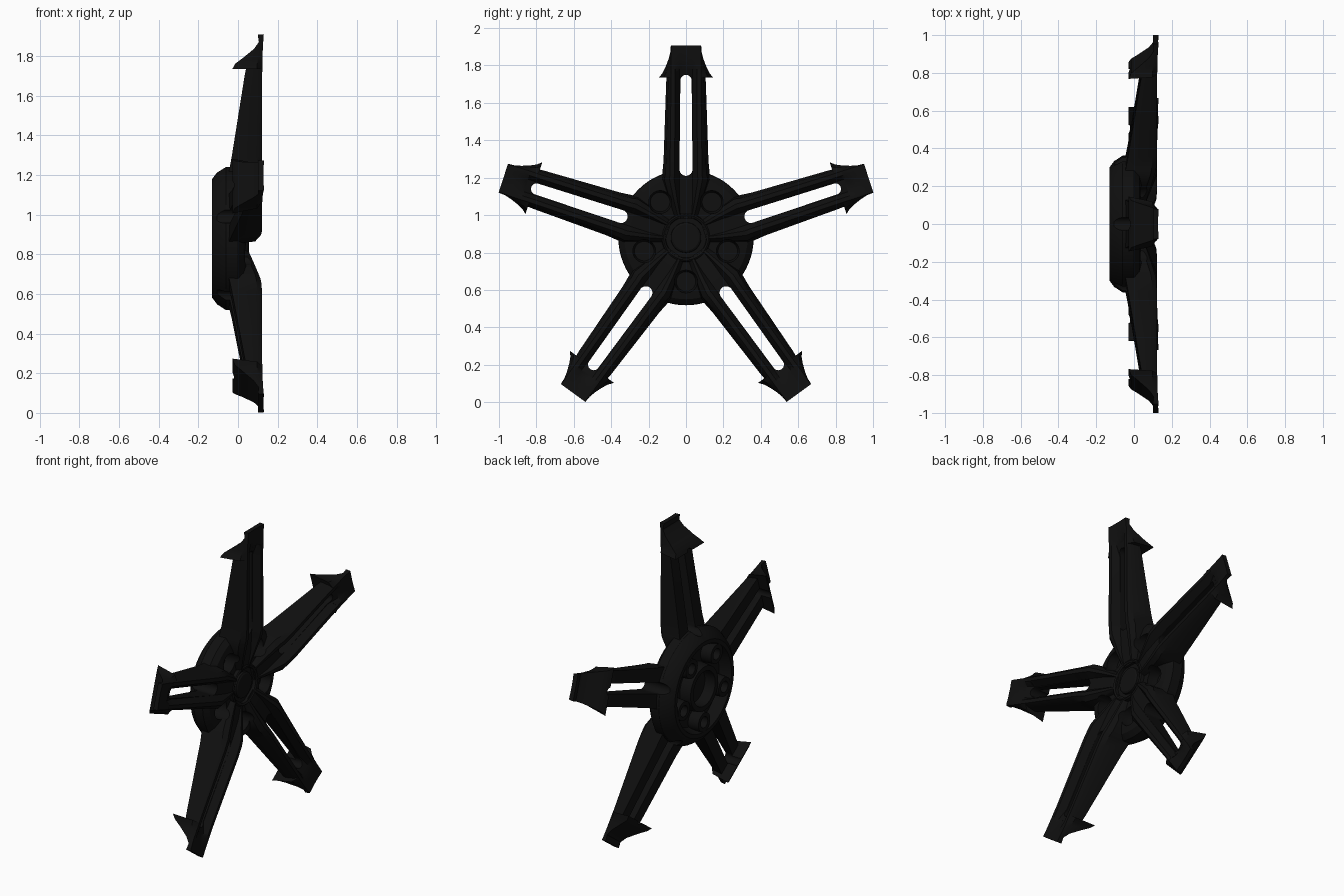
import bpy, bmesh
from math import sin, cos, pi, radians

cube = bpy.data.objects.get("Cube")
if cube:
    bpy.data.objects.remove(cube)

CZ = 0.88  # hub centre height
SPOKES = [radians(90 + 72 * i) for i in range(5)]
LUGS = [a + radians(36) for a in SPOKES]

black = bpy.data.materials.new("satin_black")
black.use_nodes = True
COLOR = (0.005, 0.005, 0.005, 1)
black.diffuse_color = COLOR
shader = black.node_tree.nodes["Principled BSDF"]
shader.inputs["Base Color"].default_value = COLOR
shader.inputs["Roughness"].default_value = 0.6


def place(a, r, t, x):
    """Radial, sideways and axial distance to world position."""
    return (x, r * cos(a) - t * sin(a), CZ + r * sin(a) + t * cos(a))


def skin(bm, rings, closed=False):
    """Join rings of points with quads, capping the ends unless closed."""
    vs = [[bm.verts.new(p) for p in ring] for ring in rings]
    n = len(vs[0])
    pairs = list(zip(vs, vs[1:]))
    if closed:
        pairs.append((vs[-1], vs[0]))
    for a, b in pairs:
        for i in range(n):
            j = (i + 1) % n
            bm.faces.new((a[i], a[j], b[j], b[i]))
    if not closed:
        bm.faces.new(vs[0])
        bm.faces.new(vs[-1])


def finish(name, bm):
    bmesh.ops.recalc_face_normals(bm, faces=bm.faces)
    me = bpy.data.meshes.new(name)
    bm.to_mesh(me)
    bm.free()
    me.materials.append(black)
    ob = bpy.data.objects.new(name, me)
    bpy.context.collection.objects.link(ob)
    return ob


def lathe(bm, profile, angle=0, dist=0, steps=64, closed=False):
    """Turn (x, radius) points around an axis parallel to x."""
    c = place(angle, dist, 0, 0)
    skin(bm, [[(x, c[1] + r * cos(2 * pi * k / steps), c[2] + r * sin(2 * pi * k / steps))
               for k in range(steps)] for x, r in profile], closed)


def turned(name, profile, closed=False):
    bm = bmesh.new()
    lathe(bm, profile, closed=closed)
    return finish(name, bm)


def cut(ob, cutters):
    for c in cutters:
        m = ob.modifiers.new("cut", "BOOLEAN")
        m.operation, m.solver, m.object = "DIFFERENCE", "EXACT", c
    deps = bpy.context.evaluated_depsgraph_get()
    me = bpy.data.meshes.new_from_object(ob.evaluated_get(deps))
    ob.modifiers.clear()
    ob.data = me


# Cutters: lug pockets and rounded spoke slots
bm = bmesh.new()
for a in LUGS:
    lathe(bm, [(-0.03, 0.052), (0.0, 0.06), (0.3, 0.068)], a, 0.235, 32)
lug_cutter = finish("lug_cutter", bm)

bm = bmesh.new()
for a in SPOKES:
    outline = []
    for k in range(17):
        b = pi / 2 + pi * k / 16
        outline.append((0.365 + 0.035 * cos(b), 0.035 * sin(b)))
    for k in range(17):
        b = -pi / 2 + pi * k / 16
        outline.append((0.84 + 0.03 * cos(b), 0.03 * sin(b)))
    skin(bm, [[place(a, r, t, x) for r, t in outline] for x in (-0.3, 0.3)])
slot_cutter = finish("slot_cutter", bm)

# Hub with a shallow hollow back
hub = turned("hub", [(-0.06, 0.01), (-0.06, 0.25), (-0.13, 0.275), (-0.13, 0.3),
                     (-0.105, 0.333), (-0.06, 0.362), (0, 0.36), (0.028, 0.33),
                     (0.04, 0.27), (0.03, 0.13), (0.03, 0.01)])
parts = [hub]

# Spokes: back half width, front half width, front, back, groove depth
ARM = [(0.10, 0.07, 0.04, 0.05, -0.05, 0.005),
       (0.20, 0.10, 0.065, 0.08, -0.05, 0.015),
       (0.31, 0.135, 0.088, 0.112, -0.05, 0.04),
       (0.34, 0.127, 0.086, 0.118, -0.045, 0.045),
       (0.41, 0.12, 0.085, 0.122, -0.032, 0.045),
       (0.83, 0.106, 0.08, 0.122, 0.035, 0.045),
       (0.90, 0.10, 0.08, 0.124, 0.05, 0.02)]
TIP = [(0.855, 0.145, 0.08, 0.122, -0.028, 0.035),
       (0.88, 0.125, 0.08, 0.122, -0.015, 0.03),
       (0.91, 0.11, 0.08, 0.124, 0.025, 0.015),
       (0.955, 0.093, 0.08, 0.125, 0.08, 0.005),
       (0.99, 0.084, 0.079, 0.127, 0.105, 0.003),
       (1.027, 0.081, 0.078, 0.13, 0.10, 0.002)]


def section(a, r, wb, wf, xf, xb, g):
    wm = wf + (wb - wf) * 0.6
    xm = xf - min(0.025, (xf - xb) * 0.4)
    half = [(wb, xb), (wm, xm), (wf, xf), (wf * 0.72, xf), (0.035, xf - g)]
    pts = half + [(-t, x) for t, x in reversed(half)]
    return [place(a, r, t, x) for t, x in pts]


for i, a in enumerate(SPOKES):
    for label, rows in (("spoke", ARM), ("spoke_tip", TIP)):
        bm = bmesh.new()
        skin(bm, [section(a, *row) for row in rows])
        ob = finish(f"{label}_{i + 1}", bm)
        cut(ob, [slot_cutter, lug_cutter] if label == "spoke" else [slot_cutter])
        parts.append(ob)
cut(hub, [slot_cutter, lug_cutter])

# Centre cap and raised rings
parts.append(turned("cap_ring", [(0.0, 0.135), (0.05, 0.128), (0.056, 0.12),
                                 (0.05, 0.11), (0.0, 0.105)], closed=True))
parts.append(turned("centre_cap", [(0, 0.085), (0.042, 0.08), (0.048, 0.07), (0.048, 0.01)]))
parts.append(turned("back_ring", [(-0.05, 0.15), (-0.13, 0.14), (-0.13, 0.11), (-0.05, 0.105)],
                    closed=True))

# Lug bosses on the back, with blind sockets
bm = bmesh.new()
for a in LUGS:
    lathe(bm, [(-0.05, 0.066), (-0.13, 0.06), (-0.13, 0.035), (-0.05, 0.033)],
          a, 0.215, 32, True)
parts.append(finish("lug_bosses", bm))

for c in (lug_cutter, slot_cutter):
    bpy.data.objects.remove(c)

# Smooth shading with sharp edges kept
bpy.ops.object.select_all(action="DESELECT")
for ob in parts:
    ob.select_set(True)
bpy.context.view_layer.objects.active = hub
bpy.ops.object.shade_smooth_by_angle(angle=radians(30))
